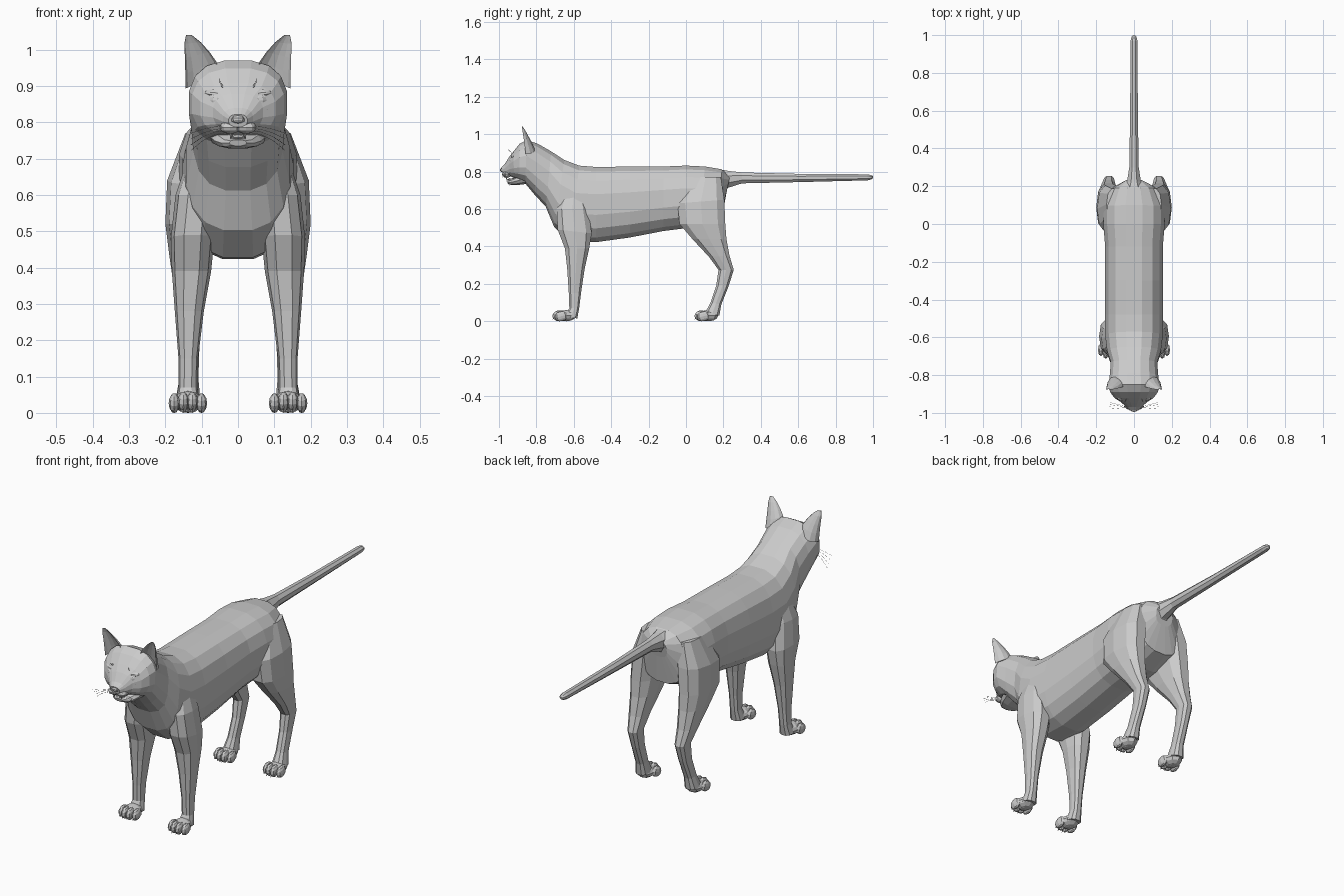
import bpy, bmesh, math
from mathutils import Vector, Matrix

old = bpy.data.objects.get("Cube")
if old:
    bpy.data.objects.remove(old)

grey = bpy.data.materials.new("plain grey")
grey.use_nodes = True
GREY = (0.6, 0.6, 0.6, 1)
grey.diffuse_color = GREY
grey.node_tree.nodes["Principled BSDF"].inputs["Base Color"].default_value = GREY


def finish(name, bm):
    bmesh.ops.recalc_face_normals(bm, faces=bm.faces)
    mesh = bpy.data.meshes.new(name)
    bm.to_mesh(mesh)
    bm.free()
    mesh.materials.append(grey)
    ob = bpy.data.objects.new(name, mesh)
    bpy.context.collection.objects.link(ob)
    return ob


def skin(bm, rings):
    """Bridge rings of points with quads and cap both ends."""
    vs = [[bm.verts.new(p) for p in r] for r in rings]
    n = len(vs[0])
    for a, b in zip(vs, vs[1:]):
        for i in range(n):
            j = (i + 1) % n
            bm.faces.new((a[i], a[j], b[j], b[i]))
    bm.faces.new(vs[0])
    bm.faces.new(vs[-1])


def loft(name, rows, sides=12, power=0.8, sx=1):
    """Each row: two opposite profile points (y, z), x centre, half width."""
    rings = []
    for (py, pz), (qy, qz), x, w in rows:
        c = Vector((x * sx, (py + qy) / 2, (pz + qz) / 2))
        up = Vector((0, (py - qy) / 2, (pz - qz) / 2))
        ring = []
        for i in range(sides):
            t = math.tau * (i + 0.5) / sides
            s, k = math.sin(t), math.cos(t)
            ring.append(c + up * math.copysign(abs(k) ** power, k)
                        + Vector((w * math.copysign(abs(s) ** power, s), 0, 0)))
        rings.append(ring)
    bm = bmesh.new()
    skin(bm, rings)
    return finish(name, bm)


def ball(bm, centre, size, u=8, v=6, tilt=0):
    m = Matrix.Translation(centre) @ Matrix.Rotation(tilt, 4, 'X') @ Matrix.Diagonal((*size, 1))
    bmesh.ops.create_uvsphere(bm, u_segments=u, v_segments=v, radius=1, matrix=m)


def cone(bm, tip, base, r):
    d = Vector(tip) - Vector(base)
    m = Matrix.Translation((Vector(tip) + Vector(base)) / 2) @ d.to_track_quat('Z', 'Y').to_matrix().to_4x4()
    bmesh.ops.create_cone(bm, cap_ends=True, segments=6, radius1=r, radius2=0, depth=d.length, matrix=m)


# Trunk, neck and skull in one skin
loft("body_and_head", [
    ((.235, .775), (.215, .68), 0, .05),
    ((.19, .815), (.19, .54), 0, .125),
    ((.1, .83), (.08, .5), 0, .165),
    ((0, .835), (0, .495), 0, .165),
    ((-.12, .83), (-.12, .48), 0, .155),
    ((-.3, .83), (-.3, .445), 0, .155),
    ((-.48, .828), (-.48, .42), 0, .155),
    ((-.57, .835), (-.62, .425), 0, .155),
    ((-.65, .865), (-.705, .5), 0, .145),
    ((-.72, .91), (-.75, .61), 0, .125),
    ((-.79, .95), (-.81, .675), 0, .13),
    ((-.85, .972), (-.86, .735), 0, .137),
    ((-.89, .95), (-.89, .75), 0, .128),
    ((-.922, .91), (-.92, .765), 0, .105),
    ((-.945, .88), (-.94, .775), 0, .07),
    ((-.97, .84), (-.965, .78), 0, .042),
    ((-.988, .822), (-.98, .787), 0, .026),
], sides=16)

# Open lower jaw
loft("lower_jaw", [
    ((-.86, .80), (-.85, .733), 0, .085),
    ((-.91, .772), (-.905, .727), 0, .065),
    ((-.94, .757), (-.935, .728), 0, .045),
    ((-.957, .752), (-.952, .735), 0, .024),
], sides=10)

loft("tail", [
    ((.17, .82), (.17, .66), 0, .07),
    ((.225, .808), (.225, .71), 0, .04),
    ((.3, .798), (.3, .735), 0, .027),
    ((.6, .79), (.6, .742), 0, .022),
    ((.97, .787), (.97, .752), 0, .02),
    ((.992, .782), (.992, .758), 0, .014),
    ((1, .775), (1, .765), 0, .006),
], sides=8, power=1)

# Leg profiles: front point, back point, x centre, half width
FORE = [
    ((-.64, .74), (-.55, .74), .09, .035),
    ((-.695, .60), (-.52, .60), .115, .057),
    ((-.69, .49), (-.50, .47), .125, .060),
    ((-.65, .39), (-.515, .39), .128, .054),
    ((-.637, .28), (-.54, .28), .134, .040),
    ((-.628, .15), (-.56, .15), .137, .027),
    ((-.625, .07), (-.57, .07), .138, .026),
    ((-.65, .025), (-.58, .015), .138, .034),
]
HIND = [
    ((.02, .77), (.19, .77), .10, .045),
    ((-.05, .63), (.21, .65), .125, .070),
    ((-.04, .52), (.215, .52), .135, .065),
    ((.03, .44), (.22, .44), .135, .055),
    ((.12, .345), (.235, .35), .135, .042),
    ((.172, .275), (.257, .275), .132, .031),
    ((.16, .19), (.23, .19), .132, .026),
    ((.13, .10), (.19, .09), .135, .026),
    ((.10, .045), (.18, .03), .138, .034),
]


def paw(name, x, y):
    """Foot with four toes, claws and a sole pad; y is the toe front."""
    bm = bmesh.new()
    ball(bm, (x, y + .075, .03), (.042, .052, .03))
    ball(bm, (x, y + .07, .01), (.025, .03, .0099))
    for k in (-1.5, -.5, .5, 1.5):
        back = .014 if abs(k) > 1 else 0
        tx = x + k * .025
        ball(bm, (tx, y + .034 + back, .031 - back * .3), (.0155, .034, .027), tilt=.25)
        ball(bm, (tx, y + .03 + back, .009), (.009, .015, .009), 6, 4)
        cone(bm, (tx, y + back, .008), (tx, y + .014 + back, .024), .005)
    finish(name, bm)


def ear(name, s):
    """Cupped shell: rounded back, hollow front."""
    rings = []
    for x, y, z, hw, depth, drop in [(.098, -.845, .915, .046, .05, .022),
                                     (.102, -.85, .95, .043, .04, .016),
                                     (.112, -.856, .985, .034, .028, .008),
                                     (.125, -.862, 1.018, .023, .016, .002),
                                     (.135, -.866, 1.04, .008, .006, 0)]:
        ring = []
        for d, steps in ((1, range(7)), (.6, range(5, 0, -1))):
            for i in steps:
                a = math.pi * i / 6
                k = -math.cos(a)
                ring.append((s * (x + k * hw), y - .012 + depth * d * math.sin(a), z - k * drop))
        rings.append(ring)
    bm = bmesh.new()
    skin(bm, rings)
    finish(name, bm)


def whiskers(name, s):
    cu = bpy.data.curves.new(name, 'CURVE')
    cu.dimensions = '3D'
    cu.bevel_depth = .0006
    cu.bevel_resolution = 0
    starts = [(.03, -.97, .79 - i * .006, .1, -.01 + i * .012, -.02 - i * .01) for i in range(4)]
    starts += [(.04, -.925, .895 + i * .006, .012, -.025, .02) for i in range(2)]
    for x, y, z, dx, dy, dz in starts:
        sp = cu.splines.new('POLY')
        sp.points.add(3)
        for i, p in enumerate(sp.points):
            t = i / 3
            p.co = (s * (x + dx * t), y + dy * t, z + dz * t * t, 1)
    cu.materials.append(grey)
    bpy.context.collection.objects.link(bpy.data.objects.new(name, cu))


# Paired parts
for side, s in (("left", 1), ("right", -1)):
    loft(side + "_front_leg", FORE, sides=10, sx=s)
    loft(side + "_hind_leg", HIND, sides=10, sx=s)
    paw(side + "_front_paw", .138 * s, -.715)
    paw(side + "_hind_paw", .138 * s, .045)
    ear(side + "_ear", s)
    whiskers(side + "_whiskers", s)

    bm = bmesh.new()
    ball(bm, (.056 * s, -.921, .86), (.027, .024, .021), 12, 8)
    finish(side + "_eye", bm)

    # Lids above and below the eye
    bm = bmesh.new()
    ball(bm, (.058 * s, -.915, .884), (.036, .024, .011), 10, 6, tilt=.4)
    ball(bm, (.06 * s, -.92, .835), (.034, .02, .012), 10, 6)
    finish(side + "_eyelids", bm)

    bm = bmesh.new()
    ball(bm, (.022 * s, -.958, .786), (.03, .026, .018), 10, 6)
    finish(side + "_muzzle_pad", bm)

    bm = bmesh.new()
    cone(bm, (.021 * s, -.962, .752), (.019 * s, -.957, .778), .006)
    cone(bm, (.015 * s, -.947, .77), (.015 * s, -.943, .75), .005)
    finish(side + "_fangs", bm)

# Nose tip and tongue
bm = bmesh.new()
ball(bm, (0, -.982, .808), (.02, .014, .011), 8, 6, tilt=-.3)
finish("nose", bm)
bm = bmesh.new()
ball(bm, (0, -.925, .758), (.024, .03, .007), 8, 6)
finish("tongue", bm)
